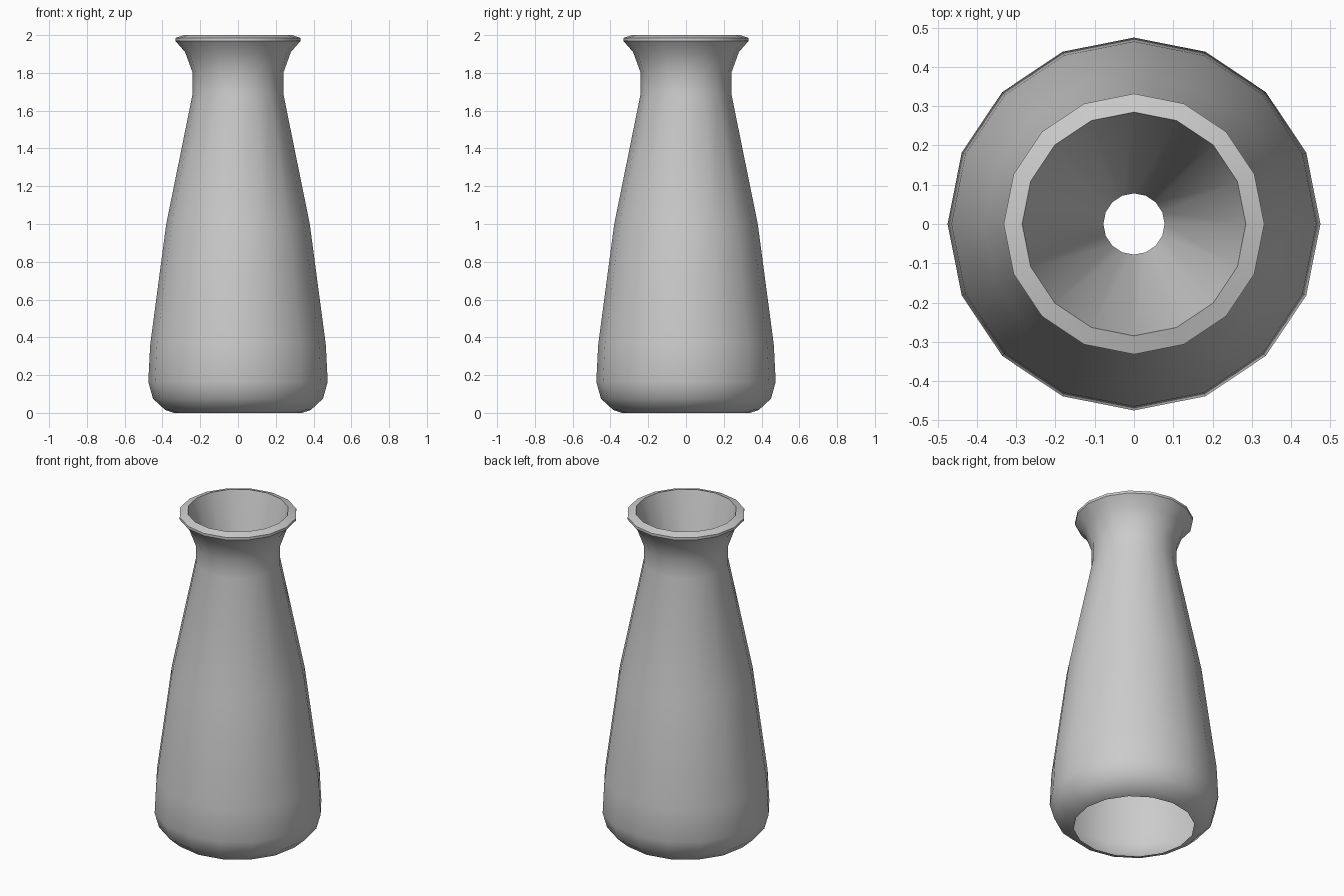
import bpy, bmesh, math

if "Cube" in bpy.data.objects:
    bpy.data.objects.remove(bpy.data.objects["Cube"])

SIDES = 16

# Profile (radius, height): open base, body, neck, flared lip, inner funnel
PROFILE = [
    (0.34, 0.0), (0.385, 0.015), (0.45, 0.075), (0.475, 0.165), (0.465, 0.36),
    (0.38, 1.0), (0.24, 1.69), (0.24, 1.80), (0.28, 1.91), (0.332, 1.97),
    (0.332, 1.985), (0.285, 2.0), (0.078, 1.25),
]

# Lathe the profile around z
bm = bmesh.new()
rings = []
for r, z in PROFILE:
    rings.append([bm.verts.new((r * math.cos(2 * math.pi * i / SIDES),
                                r * math.sin(2 * math.pi * i / SIDES), z))
                  for i in range(SIDES)])
for lower, upper in zip(rings, rings[1:]):
    for i in range(SIDES):
        j = (i + 1) % SIDES
        bm.faces.new((lower[i], lower[j], upper[j], upper[i]))

mesh = bpy.data.meshes.new("vase")
bm.to_mesh(mesh)
bm.free()
vase = bpy.data.objects.new("vase", mesh)
bpy.context.collection.objects.link(vase)

# Smooth body, crisp lip
bpy.context.view_layer.objects.active = vase
vase.select_set(True)
bpy.ops.object.shade_smooth_by_angle(angle=math.radians(40))
